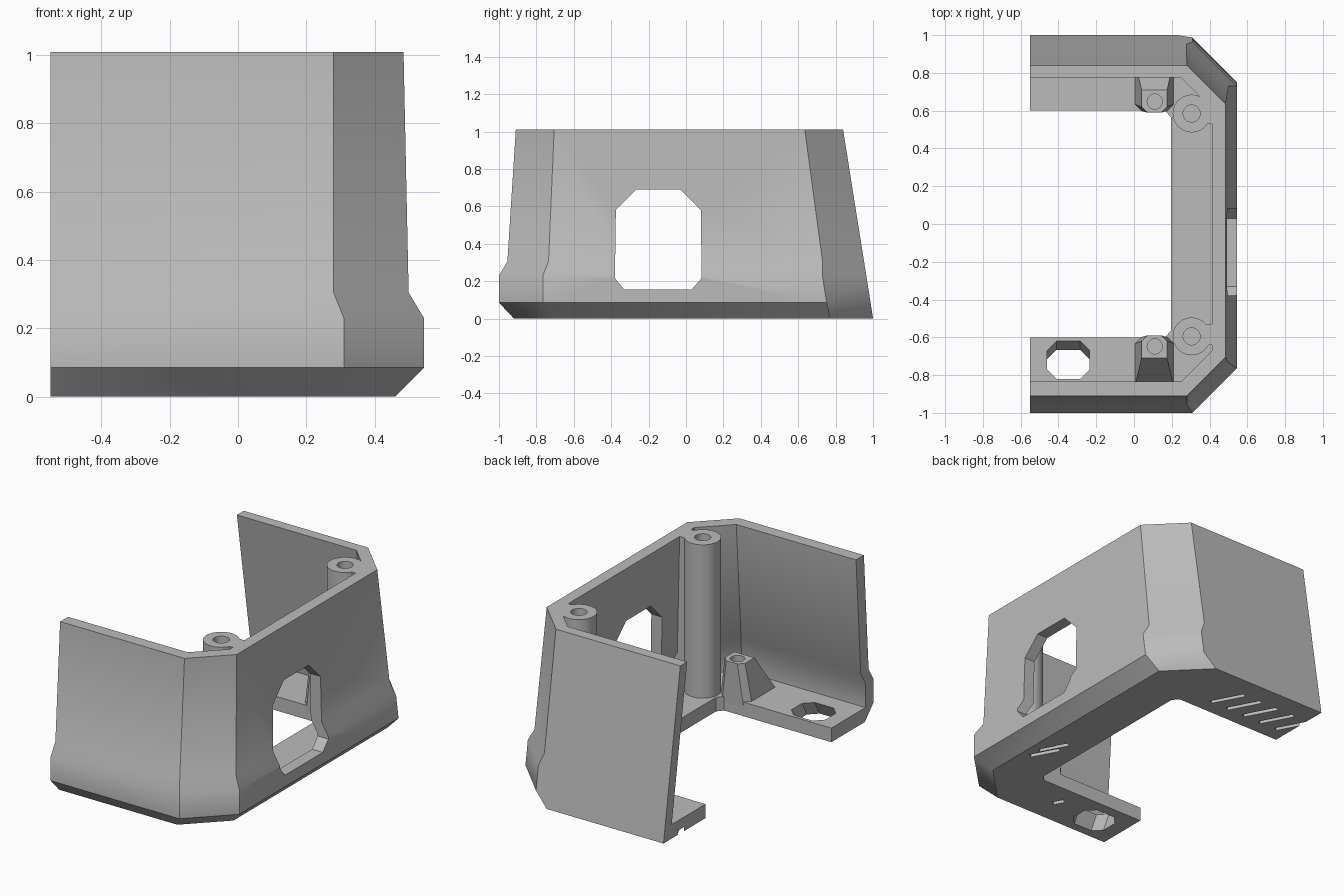
import bpy, bmesh, math

if "Cube" in bpy.data.objects:
    bpy.data.objects.remove(bpy.data.objects["Cube"], do_unlink=True)

grey = bpy.data.materials.new("plain_grey")
grey.use_nodes = True
colour = (0.5, 0.5, 0.5, 1)
grey.diffuse_color = colour
grey.node_tree.nodes["Principled BSDF"].inputs["Base Color"].default_value = colour

END, TOP, FLOOR = -0.55, 1.01, 0.085


def loft(name, rings):
    """Closed solid through rings of 3D points, capped at both ends."""
    bm = bmesh.new()
    loops = [[bm.verts.new(p) for p in ring] for ring in rings]
    n = len(loops[0])
    for a, b in zip(loops, loops[1:]):
        for i in range(n):
            j = (i + 1) % n
            bm.faces.new((a[i], a[j], b[j], b[i]))
    bm.faces.new(loops[0])
    bm.faces.new(loops[-1])
    bmesh.ops.recalc_face_normals(bm, faces=bm.faces)
    mesh = bpy.data.meshes.new(name)
    bm.to_mesh(mesh)
    bm.free()
    mesh.materials.append(grey)
    ob = bpy.data.objects.new(name, mesh)
    bpy.context.collection.objects.link(ob)
    return ob


def prism(name, outline, z0, z1):
    return loft(name, [[(x, y, z) for x, y in outline] for z in (z0, z1)])


def circle(x, y, z, r, n=40):
    return [(x + r * math.cos(i * math.tau / n), y + r * math.sin(i * math.tau / n), z)
            for i in range(n)]


def octagon(a0, a1, b0, b1, c):
    return [(a0 + c, b0), (a1 - c, b0), (a1, b0 + c), (a1, b1 - c),
            (a1 - c, b1), (a0 + c, b1), (a0, b1 - c), (a0, b0 + c)]


def cut(target, cutter):
    cutter.hide_render = True
    mod = target.modifiers.new("cut", 'BOOLEAN')
    mod.operation, mod.solver, mod.object = 'DIFFERENCE', 'EXACT', cutter
    bpy.ops.object.select_all(action='DESELECT')
    bpy.context.view_layer.objects.active = target
    target.select_set(True)
    bpy.ops.object.modifier_apply(modifier=mod.name)
    bpy.data.objects.remove(cutter, do_unlink=True)


# Shell levels: height, front y, right x, back y, front corner, back corner
levels = [(0, -0.92, 0.46, 1.0, 1.16, 1.23),
          (FLOOR, -1.0, 0.545, 0.987, 1.31, 1.297),
          (0.23, -1.0, 0.545, 0.964, 1.31, 1.274),
          (0.305, -0.955, 0.5, 0.952, 1.235, 1.23),
          (TOP, -0.91, 0.485, 0.84, 1.19, 1.12)]


def shell_ring(level, wall=0, end=END):
    z, f, r, b, cf, cb = level
    f, r, b = f + wall, r - wall * 0.95, b - wall * 0.87
    cf, cb = cf - wall * 1.414, cb - wall * 1.3
    return [(end, f, z), (cf + f, f, z), (r, r - cf, z),
            (r, cb - r, z), (cb - b, b, z), (end, b, z)]


shell = loft("wall_shell", [shell_ring(lv) for lv in levels])

# Hollow interior, leaving a floor slab
inner = [shell_ring(lv, 0.075, END - 0.1) for lv in levels[1:]]
inner.append([(x, y, TOP + 0.1) for x, y, z in inner[-1]])
cut(shell, loft("interior_cutter", inner))

# Floor opening leaves a U-shaped ledge
opening = [(END - 0.1, -0.6), (0.165, -0.6), (0.195, -0.565),
           (0.195, 0.565), (0.165, 0.6), (END - 0.1, 0.6)]
cut(shell, prism("floor_cutter", opening, -0.1, 0.2))

# Large port in the side wall
port = [(-0.33, 0.155), (0.03, 0.155), (0.083, 0.215), (0.08, 0.58),
        (-0.03, 0.69), (-0.265, 0.69), (-0.375, 0.58), (-0.38, 0.215)]
cut(shell, loft("port_cutter", [[(x, y, z) for y, z in port] for x in (0.25, 0.7)]))

# Slanted cable hole in the front ledge
hole = octagon(-0.46, -0.235, -0.82, -0.62, 0.05)
cut(shell, loft("cable_hole_cutter", [[(x, y + (z - FLOOR) * 0.55, z) for x, y in hole]
                                      for z in (-0.05, FLOOR + 0.03)]))

# Slanted grooves in the underside
grooves = [(-0.04 - 0.12 * i, 0.78, 0.105) for i in range(5)]
grooves += [(0.36, -0.28, 0.09), (0.36, -0.36, 0.09), (-0.06, -0.74, 0.035)]
dx, dy = -0.47, 0.88
for gx, gy, half in grooves:
    outline = [(gx + dx * half * s - dy * 0.014 * t, gy + dy * half * s + dx * 0.014 * t)
               for s, t in ((-1, -1), (1, -1), (1, 1), (-1, 1))]
    cut(shell, prism("groove_cutter", outline, -0.05, 0.025))

parts = [shell]
for side, end_name, py in ((-1, "front", 0.595), (1, "back", 0.585)):
    # Tall screw pillar with a blind hole
    px, yy = 0.305, side * py
    parts.append(loft(end_name + "_screw_pillar",
                      [circle(px, yy, 0.05, 0.1), circle(px, yy, TOP, 0.1),
                       circle(px, yy, TOP, 0.045), circle(px, yy, 0.75, 0.045)]))
    # Web joining pillar to the wall
    web = [(0.37, side * 0.53), (0.45, side * 0.53), (0.45, side * 0.64), (0.37, side * 0.64)]
    parts.append(prism(end_name + "_pillar_web", web, 0.05, TOP))

    # Short tapered standoff
    def standoff_ring(x0, x1, y_in, y_out, c, z):
        pts = [(x0, y_out), (x0, y_in + c), (x0 + c, y_in),
               (x1 - c, y_in), (x1, y_in + c), (x1, y_out)]
        return [(x, side * y, z) for x, y in pts]

    standoff = loft(end_name + "_standoff",
                    [standoff_ring(0.0, 0.215, 0.6, 0.88, 0.035, 0.05),
                     standoff_ring(0.04, 0.175, 0.59, 0.71, 0.03, 0.31)])
    cut(standoff, loft("standoff_hole_cutter",
                       [circle(0.11, side * 0.648, z, 0.04) for z in (0.15, 0.4)]))
    parts.append(standoff)

bpy.ops.object.select_all(action='DESELECT')
for ob in parts:
    ob.select_set(True)
bpy.context.view_layer.objects.active = shell
bpy.ops.object.shade_smooth_by_angle(angle=math.radians(36))
